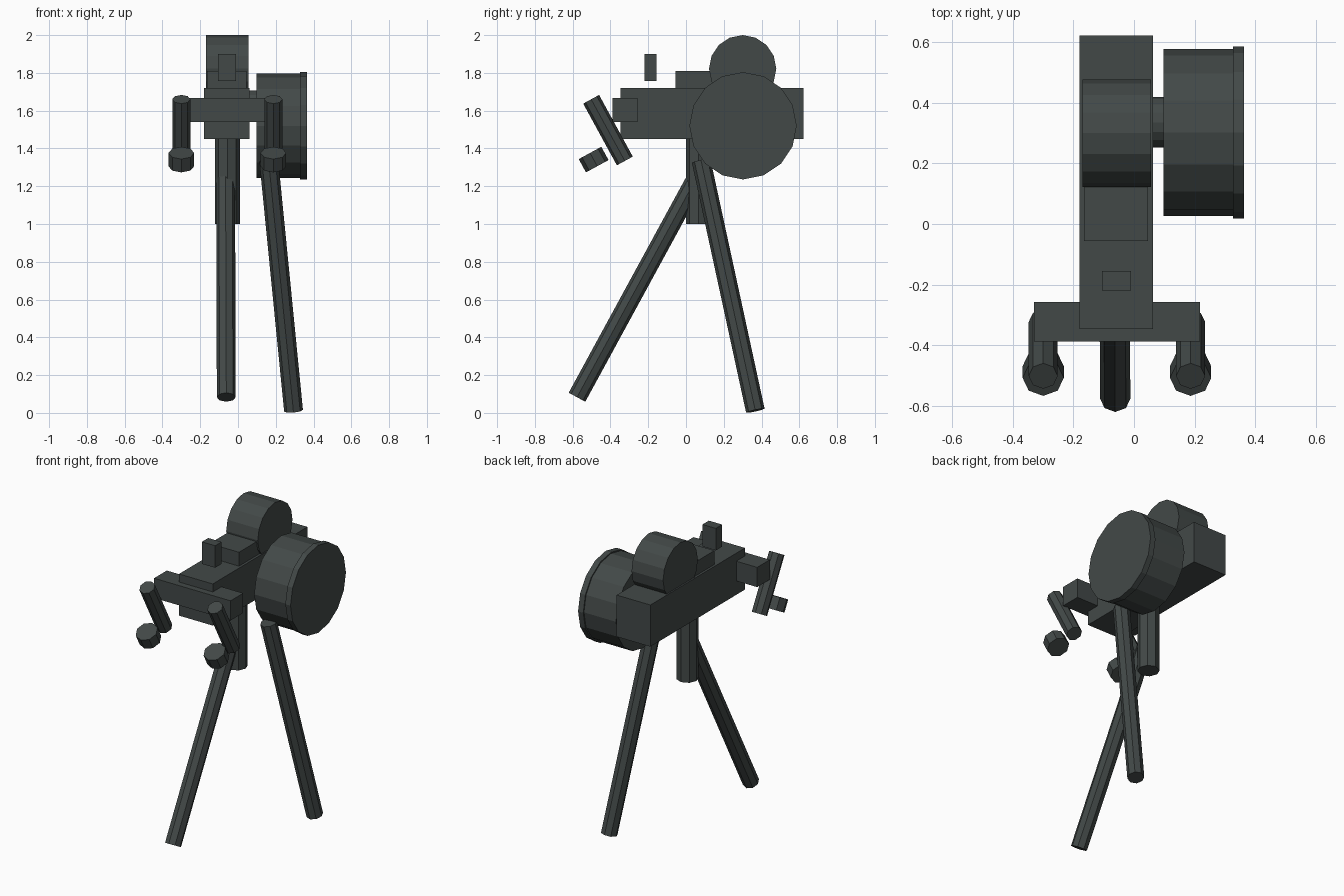
import bpy
import math
from mathutils import Vector, Matrix

if "Cube" in bpy.data.objects:
    bpy.data.objects.remove(bpy.data.objects["Cube"])

metal = bpy.data.materials.new("dark grey metal")
metal.diffuse_color = (0.055, 0.066, 0.064, 1.0)
metal.use_nodes = True
metal.node_tree.nodes["Principled BSDF"].inputs["Base Color"].default_value = metal.diffuse_color


def box(name, x, y, z):
    """Box from (min, max) ranges."""
    bpy.ops.mesh.primitive_cube_add(size=1)
    ob = bpy.context.object
    ob.name = name
    size = [r[1] - r[0] for r in (x, y, z)]
    mid = [(r[0] + r[1]) / 2 for r in (x, y, z)]
    ob.data.transform(Matrix.Translation(mid) @ Matrix.Diagonal((*size, 1)))
    ob.data.materials.append(metal)
    return ob


def rod(name, start, end, radius, sides=8):
    """Flat-sided cylinder between two points."""
    start, end = Vector(start), Vector(end)
    axis = end - start
    bpy.ops.mesh.primitive_cylinder_add(vertices=sides, radius=radius, depth=axis.length)
    ob = bpy.context.object
    ob.name = name
    if abs(axis.normalized().x) > 0.99:
        turn = Matrix.Rotation(math.pi / 2, 4, 'Y')
    else:
        # lean in the y-z plane first, then sideways, so a corner stays forward
        side = Vector((1, 0, 0))
        w = axis.normalized()
        u = (side - w * side.dot(w)).normalized()
        v = w.cross(u)
        turn = Matrix((u, v, w)).transposed().to_4x4()
    ob.data.transform(Matrix.Translation((start + end) / 2) @ turn)
    ob.data.materials.append(metal)
    return ob


# Main housing, top block and sight
box("housing", (-0.18, 0.062), (-0.347, 0.622), (1.45, 1.72))
box("top_block", (-0.165, 0.046), (-0.056, 0.20), (1.70, 1.81))
box("sight", (-0.105, -0.01), (-0.22, -0.155), (1.757, 1.90))

# Drums
rod("top_drum", (-0.17, 0.30, 1.822), (0.056, 0.30, 1.822), 0.178, 16)
rod("side_drum_hub", (0.05, 0.336, 1.625), (0.11, 0.336, 1.625), 0.083, 16)
rod("side_drum", (0.098, 0.302, 1.52), (0.34, 0.302, 1.52), 0.276, 16)
rod("side_drum_rim", (0.327, 0.302, 1.52), (0.364, 0.302, 1.52), 0.284, 16)

# Crossbar with a grip and knob at each end
box("crossbar", (-0.33, 0.218), (-0.388, -0.258), (1.54, 1.668))
lean = Vector((0, -math.sin(0.5), math.cos(0.5)))
for label, x in (("left", -0.30), ("right", 0.187)):
    grip = Vector((x, -0.413, 1.497))
    rod(label + "_grip", grip - lean * 0.186, grip + lean * 0.186, 0.048)
    knob = Vector((x, -0.489, 1.341))
    rod(label + "_knob", knob - lean * 0.04, knob + lean * 0.04, 0.068)

# Post and legs
rod("post", (-0.056, 0.066, 1.0), (-0.056, 0.066, 1.46), 0.066)
rod("front_leg", (-0.062, -0.577, 0.083), (-0.066, 0.075, 1.28), 0.050)
rod("rear_leg", (0.294, 0.367, 0.012), (0.163, 0.08, 1.335), 0.050)
